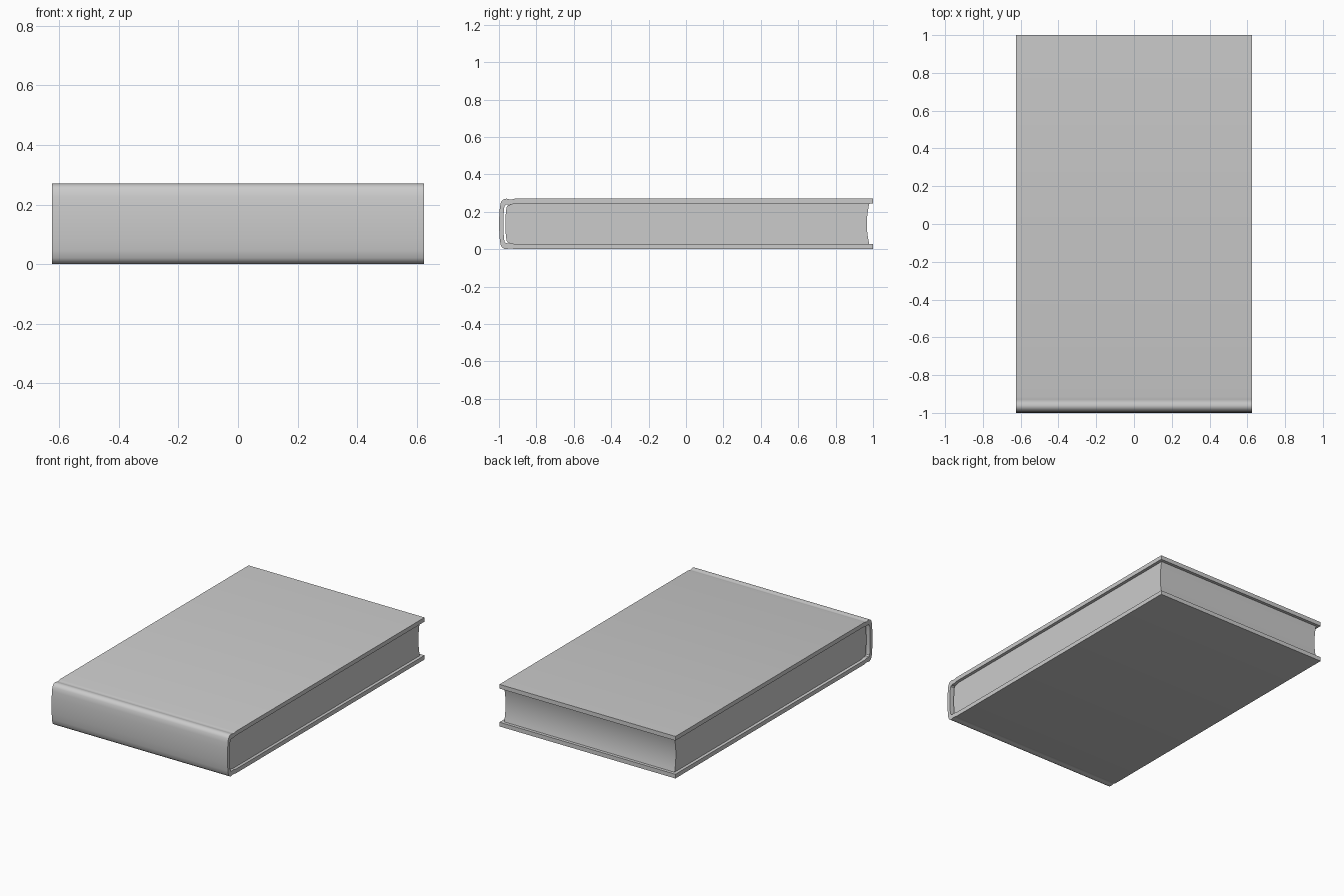
import bpy, bmesh

if "Cube" in bpy.data.objects:
    bpy.data.objects.remove(bpy.data.objects["Cube"])

MID = 0.135  # half the book thickness


def mirrored(half):
    """Complete an upper half profile (y, z from mid-plane) with its lower mirror image."""
    return half + [(y, -z) for y, z in reversed(half) if abs(z) > 1e-6]


def extrude_profile(name, profile, half_width):
    """Extrude a closed y-z profile symmetrically along x."""
    bm = bmesh.new()
    face = bm.faces.new([bm.verts.new((-half_width, y, z + MID)) for y, z in profile])
    result = bmesh.ops.extrude_face_region(bm, geom=[face])
    verts = [v for v in result["geom"] if isinstance(v, bmesh.types.BMVert)]
    bmesh.ops.translate(bm, verts=verts, vec=(2 * half_width, 0, 0))
    bmesh.ops.recalc_face_normals(bm, faces=bm.faces)
    mesh = bpy.data.meshes.new(name)
    bm.to_mesh(mesh)
    bm.free()
    obj = bpy.data.objects.new(name, mesh)
    bpy.context.collection.objects.link(obj)
    bpy.ops.object.select_all(action="DESELECT")
    bpy.context.view_layer.objects.active = obj
    obj.select_set(True)
    bpy.ops.object.shade_smooth_by_angle()
    return obj


# Cover: two boards joined by a rounded spine, with a shallow hinge groove
outer = [(1, .135), (-.915, .135), (-.928, .132), (-.938, .130), (-.948, .132),
         (-.96, .135), (-.972, .133), (-.983, .126), (-.990, .115), (-.995, .09),
         (-.998, .05), (-1, 0)]
inner = [(1, .108), (-.915, .108), (-.928, .105), (-.938, .103), (-.95, .104),
         (-.962, .103), (-.970, .096), (-.973, .08), (-.975, .05), (-.976, 0)]
extrude_profile("cover", mirrored(outer) + mirrored(inner)[::-1], 0.625)

# Page block: rounded at the spine, hollowed at the fore edge
fore_edge = [(.967 + .013 * (i / 6) ** 2, .108 * i / 6) for i in range(7)]
spine_edge = [(-.915, .108), (-.928, .105), (-.938, .103), (-.952, .100),
              (-.960, .088), (-.964, .05), (-.966, 0)]
extrude_profile("page_block", mirrored(fore_edge + spine_edge)[:-0 or None], 0.605)
